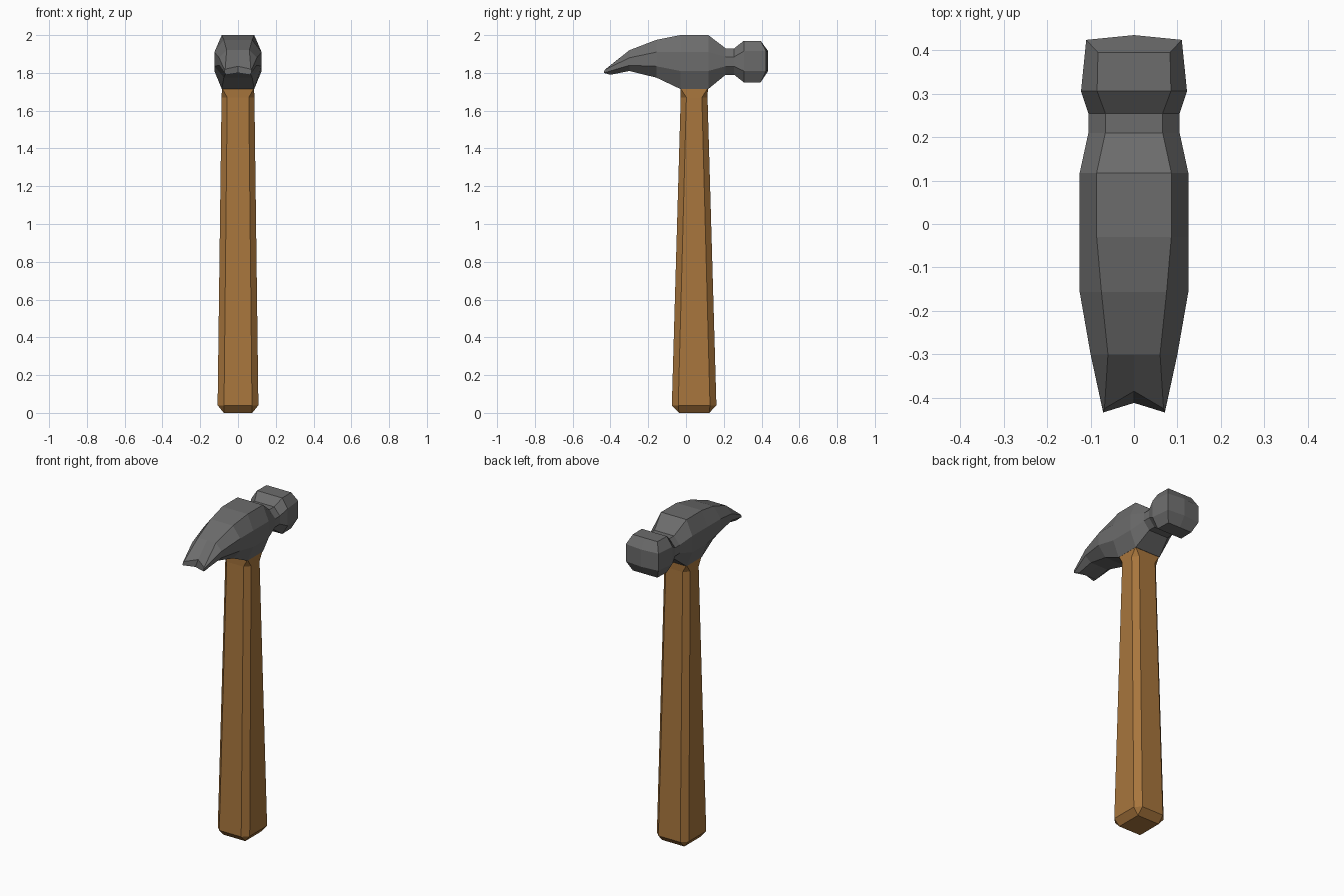
import bpy

cube = bpy.data.objects.get("Cube")
if cube:
    bpy.data.objects.remove(cube, do_unlink=True)


def make_material(name, rgb):
    mat = bpy.data.materials.new(name)
    mat.use_nodes = True
    mat.diffuse_color = (*rgb, 1)
    mat.node_tree.nodes["Principled BSDF"].inputs["Base Color"].default_value = (*rgb, 1)
    return mat


def loft(name, rings, mat, cap_start, cap_end, extra=()):
    """Skin rings of equal length; caps are index lists into a ring (negative = extra points)."""
    n = len(rings[0])
    verts = [p for ring in rings for p in ring]
    base, last = len(verts), len(verts) - n
    verts += extra
    faces = []
    for r in range(len(rings) - 1):
        for i in range(n):
            j = (i + 1) % n
            faces.append((r * n + i, r * n + j, (r + 1) * n + j, (r + 1) * n + i))
    faces += [tuple(cap) for cap in cap_start]
    faces += [tuple(last + i if i >= 0 else base - 1 - i for i in cap) for cap in cap_end]
    mesh = bpy.data.meshes.new(name)
    mesh.from_pydata(verts, [], faces)
    obj = bpy.data.objects.new(name, mesh)
    bpy.context.collection.objects.link(obj)
    mesh.materials.append(mat)
    # Weld collapsed corners and fix normals
    import bmesh
    bm = bmesh.new()
    bm.from_mesh(mesh)
    bmesh.ops.remove_doubles(bm, verts=bm.verts, dist=0.0005)
    bmesh.ops.recalc_face_normals(bm, faces=bm.faces)
    bm.to_mesh(mesh)
    bm.free()
    return obj


steel = make_material("dark steel", (0.15, 0.15, 0.15))
wood = make_material("brown wood", (0.39, 0.18, 0.046))


# Handle: chamfered bar whose corners close to a plain rectangle at both ends
def handle_ring(z, y_mid, hx, hy, cut):
    ring = []
    for sx, sy in ((1, 1), (-1, 1), (-1, -1), (1, -1)):
        a = (sx * hx, y_mid + sy * (hy - cut), z)
        b = (sx * (hx - cut), y_mid + sy * hy, z)
        ring += [a, b] if sx * sy > 0 else [b, a]
    return ring


handle_rings = [
    handle_ring(0.0, 0.043, 0.075, 0.08, 0),
    handle_ring(0.04, 0.043, 0.108, 0.118, 0.034),
    handle_ring(1.67, 0.043, 0.087, 0.071, 0.03),
    handle_ring(1.72, 0.043, 0.085, 0.073, 0),
]
loft("handle", handle_rings, wood, [(0, 2, 4, 6)], [(0, 2, 4, 6)])


# Head: ten-point sections running from the claw to the striking face
def mirrored(right):
    """Right half from top centre to bottom centre, completed on the left."""
    return right + [(-x, y, z) for x, y, z in right[-2:0:-1]]


def section(y, flat, wide, top, upper, lower, bottom):
    return mirrored([(0, y, top), (flat, y, top), (wide, y, upper),
                     (wide, y, lower), (flat, y, bottom), (0, y, bottom)])


claw_tip = mirrored([(0, -0.385, 1.835), (0.068, -0.425, 1.82), (0.071, -0.432, 1.815),
                     (0.071, -0.434, 1.80), (0.06, -0.40, 1.79), (0, -0.412, 1.80)])
striking_rim = mirrored([(0, 0.395, 1.97), (0.083, 0.395, 1.97), (0.11, 0.424, 1.915),
                         (0.11, 0.424, 1.81), (0.083, 0.395, 1.75), (0, 0.395, 1.75)])
head_rings = [
    claw_tip,
    section(-0.30, 0.06, 0.10, 1.92, 1.88, 1.84, 1.81),
    section(-0.157, 0.075, 0.125, 1.975, 1.91, 1.835, 1.775),
    section(-0.03, 0.086, 0.125, 2.0, 1.91, 1.81, 1.715),
    section(0.118, 0.086, 0.125, 2.0, 1.91, 1.81, 1.715),
    section(0.21, 0.066, 0.105, 1.93, 1.885, 1.835, 1.79),
    section(0.255, 0.066, 0.105, 1.93, 1.885, 1.835, 1.79),
    section(0.306, 0.085, 0.122, 1.97, 1.915, 1.81, 1.75),
    striking_rim,
]
# Slightly crowned striking face around two middle points
face_points = [(0, 0.435, 1.915), (0, 0.435, 1.81)]
face_cap = [(0, 1, 2, -1), (2, 3, -2, -1), (3, 4, 5, -2),
            (0, -1, 8, 9), (-1, -2, 7, 8), (-2, 5, 6, 7)]
claw_cap = [(0, 1, 2, 3, 4, 5), (0, 5, 6, 7, 8, 9)]
loft("hammer_head", head_rings, steel, claw_cap, face_cap, face_points)
